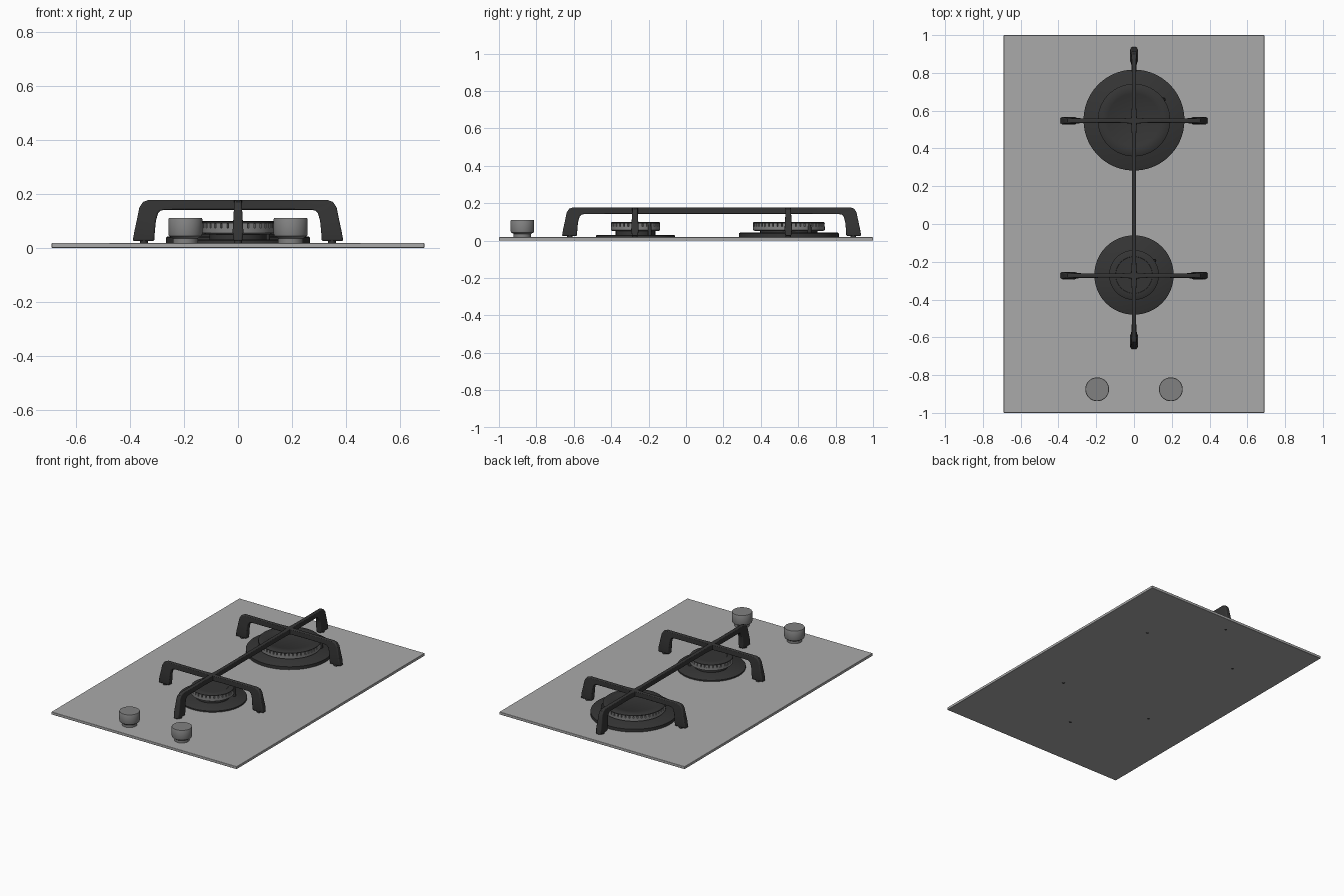
import bpy, bmesh, math

if "Cube" in bpy.data.objects:
    bpy.data.objects.remove(bpy.data.objects["Cube"])

def material(name, v):
    m = bpy.data.materials.new(name)
    m.diffuse_color = (v, v, v, 1)
    m.use_nodes = True
    m.node_tree.nodes["Principled BSDF"].inputs["Base Color"].default_value = m.diffuse_color
    return m

IRON = material("cast_iron", 0.035)
STEEL = material("steel", 0.4)
ALLOY = material("alloy", 0.22)

def finish(name, bm, mat, loc=(0, 0, 0), bevel=0, angle=35):
    bmesh.ops.recalc_face_normals(bm, faces=bm.faces)
    me = bpy.data.meshes.new(name)
    bm.to_mesh(me)
    bm.free()
    ob = bpy.data.objects.new(name, me)
    bpy.context.collection.objects.link(ob)
    ob.location = loc
    me.materials.append(mat)
    if bevel:
        b = ob.modifiers.new("bevel", 'BEVEL')
        b.width, b.segments, b.angle_limit = bevel, 3, math.radians(40)
    bpy.ops.object.select_all(action='DESELECT')
    ob.select_set(True)
    bpy.context.view_layer.objects.active = ob
    bpy.ops.object.shade_smooth_by_angle(angle=math.radians(angle))
    return ob

def lathe(name, profile, mat, loc, n=64):
    # closed solid of revolution from (radius, z) points, bottom to top
    bm = bmesh.new()
    rings = [[bm.verts.new((r * math.cos(2 * math.pi * i / n),
                            r * math.sin(2 * math.pi * i / n), z)) for i in range(n)]
             for r, z in profile]
    for a, b in zip(rings, rings[1:]):
        for i in range(n):
            j = (i + 1) % n
            bm.faces.new((a[i], a[j], b[j], b[i]))
    bm.faces.new(rings[0][::-1])
    bm.faces.new(rings[-1])
    return finish(name, bm, mat, loc)

def teeth(name, r, z0, z1, count, mat, loc):
    # ring of wedge-shaped teeth leaving flame slots between them
    bm = bmesh.new()
    for k in range(count):
        c, h = 2 * math.pi * k / count, 0.74 * math.pi / count
        pts = [(rad, c + s * h) for rad, s in ((r * .86, -1), (r, -1), (r, 1), (r * .86, 1))]
        lo, hi = [[bm.verts.new((q * math.cos(a), q * math.sin(a), z)) for q, a in pts]
                  for z in (z0, z1)]
        bm.faces.new(lo[::-1])
        bm.faces.new(hi)
        for i in range(4):
            j = (i + 1) % 4
            bm.faces.new((lo[i], lo[j], hi[j], hi[i]))
    return finish(name, bm, mat, loc)

# distance from end of outer point, its z, distance of inner point, its z, half width
LEG = [(0, .025, .080, .025, .016), (.006, .06, .082, .06, .020),
       (.018, .115, .086, .10, .017), (.025, .15, .094, .128, .015),
       (.038, .170, .104, .138, .014), (.060, .178, .118, .141, .012)]

def grate_bar(name, half, crossings, loc, along_y=False):
    # lofted bar with a splayed leg at each end
    left = [((-half + o, zo), (-half + i, zi), w) for o, zo, i, zi, w in LEG]
    mid = []
    for c in crossings:
        mid += [((c + d, .178), (c + d, .141), w)
                for d, w in ((-.08, .011), (0, .016), (.08, .011))]
    right = [((-o[0], o[1]), (-i[0], i[1]), w) for o, i, w in reversed(left)]
    bm = bmesh.new()
    loops = []
    for o, i, w in left + mid + right:
        pts = [(o[0], -w, o[1]), (o[0], w, o[1]), (i[0], w, i[1]), (i[0], -w, i[1])]
        loops.append([bm.verts.new((-y, x, z) if along_y else (x, y, z)) for x, y, z in pts])
    for a, b in zip(loops, loops[1:]):
        for k in range(4):
            j = (k + 1) % 4
            bm.faces.new((a[k], a[j], b[j], b[k]))
    bm.faces.new(loops[0])
    bm.faces.new(loops[-1][::-1])
    return finish(name, bm, IRON, loc, bevel=.006)

# hob plate
bm = bmesh.new()
bmesh.ops.create_cube(bm, size=1)
for v in bm.verts:
    v.co.x *= 1.38
    v.co.y *= 2
    v.co.z = v.co.z * .018 + .009
finish("hob_plate", bm, STEEL, bevel=.003)

# burners: name, y, base radius, base top, crown radius, slot count
for name, y, rb, zb, rc, count in (("large", .55, .267, .042, .192, 48),
                                   ("small", -.27, .21, .031, .132, 32)):
    at = (0, y, 0)
    lathe(name + "_burner_base", [(rb, .016), (rb, zb - .004), (rb - .006, zb)], IRON, at, 96)
    lathe(name + "_burner_neck", [(rc * .8, zb - .002), (rc * .8, .055)], IRON, at)
    lathe(name + "_burner_crown", [(rc - .012, .050), (rc, .056), (rc, .074)], ALLOY, at)
    lathe(name + "_burner_core", [(rc * .87, .073), (rc * .87, .091)], ALLOY, at)
    teeth(name + "_crown_teeth", rc, .073, .091, count, ALLOY, at)
    lathe(name + "_burner_cap", [(rc, .090), (rc, .095), (rc - .004, .098),
                                 (rc * .74, .100), (rc * .73, .099)], IRON, at)
    a = math.radians(35)
    lathe(name + "_igniter", [(.010, zb - .002), (.010, .07), (.006, .086)], IRON,
          (rc * math.cos(a), y + rc * math.sin(a), 0), 16)

# pan support
grate_bar("grate_long_bar", .80, (-.41, .41), (0, .137, 0), True)
grate_bar("grate_rear_arm", .39, (0,), (0, .547, 0))
grate_bar("grate_front_arm", .39, (0,), (0, -.273, 0))

# rubber feet pegged through the plate
feet = [(s * .348, y) for y in (.547, -.273) for s in (-1, 1)] + [(0, .895), (0, -.621)]
for i, (x, y) in enumerate(feet):
    lathe(f"grate_foot_{i + 1}", [(.009, -.0005), (.009, .018), (.015, .018), (.015, .03)],
          IRON, (x, y, 0), 20)

# control knobs
for side, x in (("left", -.195), ("right", .195)):
    lathe(side + "_knob", [(.046, .017), (.046, .034), (.050, .038), (.061, .044), (.063, .052),
                           (.063, .107), (.061, .110)], ALLOY, (x, -.875, 0))
